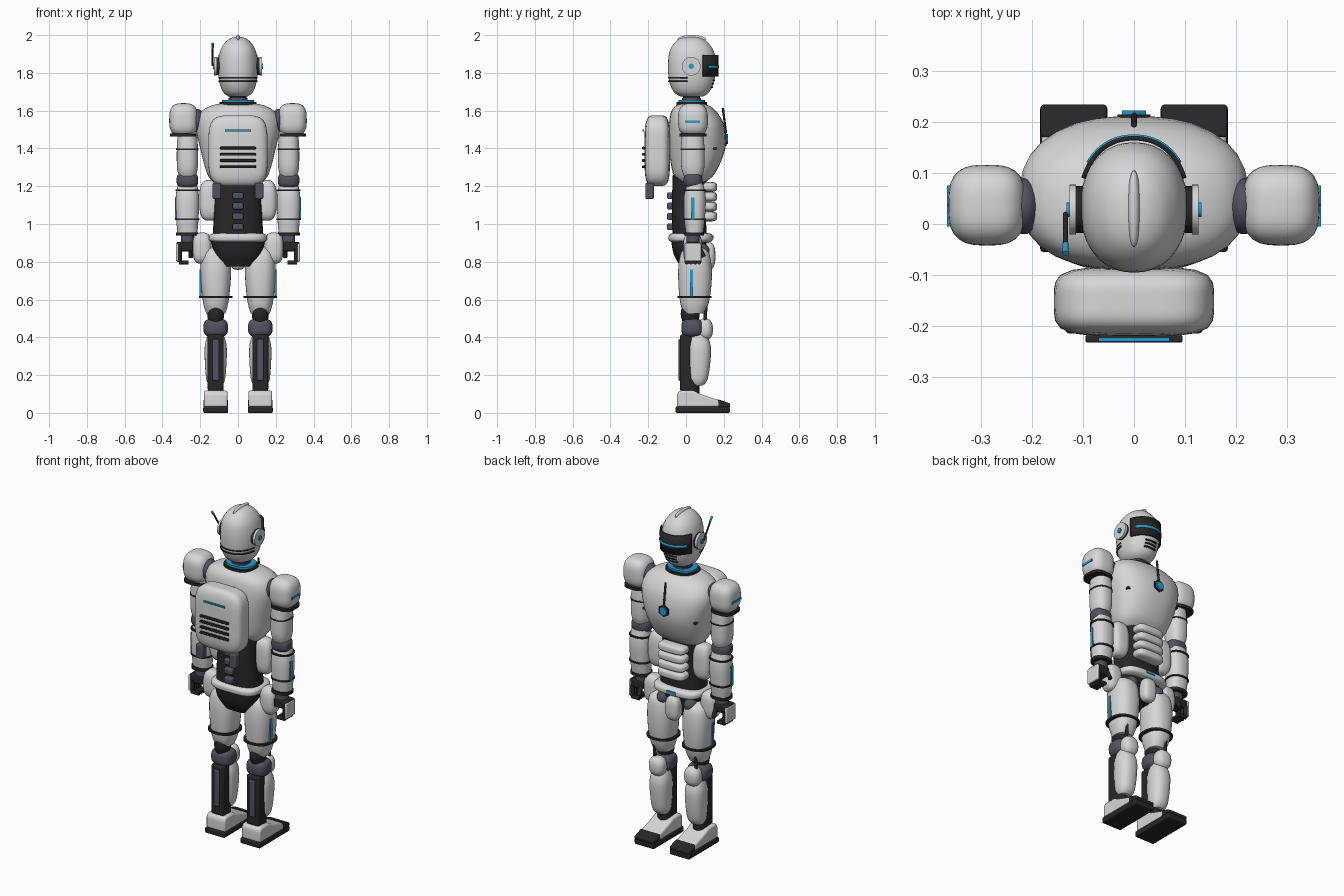
import bpy, bmesh, math
from mathutils import Vector

cube = bpy.data.objects.get("Cube")
if cube:
    bpy.data.objects.remove(cube, do_unlink=True)


def material(name, r, g, b):
    m = bpy.data.materials.new(name)
    m.use_nodes = True
    m.diffuse_color = (r, g, b, 1)
    m.node_tree.nodes["Principled BSDF"].inputs["Base Color"].default_value = (r, g, b, 1)
    return m


WHITE = material("shell_white", .68, .68, .69)
BLACK = material("matte_black", .02, .02, .022)
SLATE = material("slate_grey", .085, .085, .115)
BLUE = material("glow_blue", .02, .33, .62)


def finish(name, mat, bm, loc=(0, 0, 0), bevel=0):
    bmesh.ops.recalc_face_normals(bm, faces=bm.faces)
    mesh = bpy.data.meshes.new(name)
    bm.to_mesh(mesh)
    bm.free()
    mesh.materials.append(mat)
    ob = bpy.data.objects.new(name, mesh)
    ob.location = loc
    bpy.context.collection.objects.link(ob)
    if bevel:
        mod = ob.modifiers.new("Bevel", "BEVEL")
        mod.width, mod.segments = bevel, 3
    return ob


def blob(name, mat, loc, size, p=2.0):
    """Rounded solid: an ellipsoid for p = 2, boxier for larger p."""
    bm = bmesh.new()
    bmesh.ops.create_uvsphere(bm, u_segments=36, v_segments=24, radius=1)
    for v in bm.verts:
        k = sum(abs(c) ** p for c in v.co) ** (1 / p)
        v.co = [c / k * s / 2 for c, s in zip(v.co, size)]
    return finish(name, mat, bm, loc)


def box(name, mat, loc, size, bevel=0.0):
    bm = bmesh.new()
    bmesh.ops.create_cube(bm, size=1)
    bmesh.ops.scale(bm, vec=size, verts=bm.verts)
    return finish(name, mat, bm, loc, bevel)


def oval(a, rx, ry, p):
    c, s = math.cos(a), math.sin(a)
    k = (abs(c) ** p + abs(s) ** p) ** (1 / p)
    return c / k * rx, s / k * ry


def loft(name, mat, rows, x=0.0, p=2.4, seg=36, steps=4):
    """Smooth skin through rows of (z, half width, rear y, front y)."""
    pts = [rows[0]] + rows + [rows[-1]]
    dense = []
    for a, b, c, d in zip(pts, pts[1:], pts[2:], pts[3:]):
        for t in (i / steps for i in range(steps)):
            dense.append([b[i] + t / 2 * (c[i] - a[i] + t * (2 * a[i] - 5 * b[i] + 4 * c[i] - d[i]
                          + t * (3 * (b[i] - c[i]) + d[i] - a[i]))) for i in range(4)])
    dense.append(rows[-1])
    bm = bmesh.new()
    rings = []
    for z, rx, y0, y1 in dense:
        flat = [oval(math.tau * i / seg, rx, (y1 - y0) / 2, p) for i in range(seg)]
        rings.append([bm.verts.new((x + u, (y0 + y1) / 2 + v, z)) for u, v in flat])
    for lo, hi in zip(rings, rings[1:]):
        for i in range(seg):
            j = (i + 1) % seg
            bm.faces.new((lo[i], lo[j], hi[j], hi[i]))
    bm.faces.new(rings[0])
    bm.faces.new(rings[-1])
    return finish(name, mat, bm)


def ring(name, mat, x, y, z, rx, ry, h=.012, p=2.4):
    return loft(name, mat, [(z - h / 2, rx, y - ry, y + ry), (z + h / 2, rx, y - ry, y + ry)], x, p, steps=1)


def band(name, mat, y, z, rx, ry, h, a0, a1, p=2.2):
    """Curved plate around the head between two angles in degrees."""
    bm = bmesh.new()
    prev = None
    for i in range(25):
        u, v = oval(math.radians(a0 + (a1 - a0) * i / 24), rx, ry, p)
        pair = [bm.verts.new((u, y + v, z + s * h / 2)) for s in (-1, 1)]
        if prev:
            bm.faces.new((prev[0], pair[0], pair[1], prev[1]))
        prev = pair
    ob = finish(name, mat, bm)
    mod = ob.modifiers.new("Thickness", "SOLIDIFY")
    mod.thickness, mod.offset = .009, 0
    return ob


def rod(name, mat, a, b, r, seg=16):
    a, b = Vector(a), Vector(b)
    bm = bmesh.new()
    bmesh.ops.create_cone(bm, cap_ends=True, segments=seg, radius1=r, radius2=r, depth=(b - a).length)
    ob = finish(name, mat, bm, (a + b) / 2)
    ob.rotation_euler = (b - a).to_track_quat("Z", "Y").to_euler()
    return ob


def prism(name, mat, x, half, outline, bevel):
    """Side outline of (y, z) points extruded across x."""
    bm = bmesh.new()
    face = bm.faces.new([bm.verts.new((x - half, y, z)) for y, z in outline])
    new = bmesh.ops.extrude_face_region(bm, geom=[face])["geom"]
    bmesh.ops.translate(bm, vec=(half * 2, 0, 0), verts=[g for g in new if isinstance(g, bmesh.types.BMVert)])
    return finish(name, mat, bm, bevel=bevel)


# Head, visor and neck
loft("head", WHITE, [(1.675, .05, -.03, .09), (1.7, .08, -.065, .125), (1.76, .1, -.09, .15), (1.85, .105, -.095, .16),
                     (1.92, .093, -.085, .145), (1.965, .065, -.055, .11), (1.985, .035, -.02, .075), (1.99, .01, .02, .04)], p=2.2)
blob("head_crest", WHITE, (0, .03, 1.978), (.026, .15, .044))
band("visor", BLACK, .03, 1.838, .107, .138, .115, 25, 155)
band("visor_light", BLUE, .03, 1.832, .11, .141, .014, 38, 142)
for i in range(3):
    band(f"mouth_slit_{i}", BLACK, .03, 1.725 + i * .018, .098, .108 + i * .006, .008, 68, 112)
for z in (1.755, 1.775):
    band("nape_seam", BLACK, .03, z, .1, .12, .007, 190, 350)
rod("antenna", BLACK, (-.134, .02, 1.84), (-.134, -.045, 1.94), .005)
rod("antenna_tip", BLUE, (-.134, -.04, 1.932), (-.134, -.058, 1.956), .006)
ring("neck", BLACK, 0, .03, 1.66, .045, .045, .09)
for z in (1.66, 1.68):
    ring("neck_ring", SLATE, 0, .03, z, .05, .05)
ring("collar_base", BLACK, 0, .03, 1.638, .097, .08, .014)
ring("collar_light", BLUE, 0, .03, 1.65, .085, .07, .014)

# Chest and its front details
loft("chest", WHITE, [(1.22, .13, -.04, .1), (1.27, .165, -.07, .155), (1.4, .2, -.09, .208), (1.52, .224, -.09, .202),
                      (1.59, .2, -.08, .165), (1.625, .145, -.055, .125), (1.64, .085, -.02, .08)], p=2.5)
rod("emblem_rim", BLACK, (0, .2, 1.45), (0, .215, 1.45), .037, 6)
rod("emblem_light", BLUE, (0, .21, 1.45), (0, .222, 1.45), .027, 6)
rod("chest_seam", BLACK, (0, .212, 1.48), (0, .195, 1.615), .006)

# Backpack
blob("backpack", WHITE, (0, -.152, 1.388), (.314, .135, .375), 4.5)
box("backpack_light", BLUE, (0, -.226, 1.495), (.14, .008, .009))
for i in range(4):
    box(f"backpack_vent_{i}", BLACK, (0, -.225, 1.303 + i * .033), (.19, .015, .014), .004)

# Waist, spine and abdomen plates
loft("waist", BLACK, [(.93, .135, -.07, .11), (1.08, .125, -.075, .105), (1.26, .115, -.07, .11)], p=2.8)
for i in range(4):
    box(f"spine_link_{i}", SLATE, (0, -.08, .985 + i * .055), (.056, .04, .036), .008)
    blob(f"abdomen_plate_{i}", WHITE, (0, .12, 1.04 + i * .052), (.18, .09, .052), 3.5)

# Pelvis
blob("belt", WHITE, (0, .025, .927), (.31, .235, .058), 3.5)
box("belt_light", BLUE, (0, .142, .93), (.06, .009, .016))
loft("pelvis", BLACK, [(.775, .09, -.03, .08), (.84, .125, -.065, .1), (.92, .145, -.08, .11)], p=2.8)
blob("groin_guard", WHITE, (0, .118, .83), (.09, .075, .145), 2.8)

for s, side in ((1, "left_"), (-1, "right_")):
    # Ears, chest slits, thrusters and waist guards
    rod(side + "ear_base", BLACK, (s * .09, .028, 1.835), (s * .118, .028, 1.835), .046, 32)
    rod(side + "ear_cap", WHITE, (s * .114, .028, 1.835), (s * .126, .028, 1.835), .049, 32)
    rod(side + "ear_light", BLUE, (s * .12, .028, 1.835), (s * .132, .028, 1.835), .014, 24)
    for i in range(2):
        rod(f"{side}chest_slit_{i}", BLACK, (s * .09, .188 - i * .01, 1.515 + i * .02), (s * .14, .17 - i * .01, 1.515 + i * .02), .006)
    box(side + "chest_port", BLACK, (s * .165, .152, 1.4), (.025, .02, .012))
    box(side + "thruster", SLATE, (s * .112, -.192, 1.175), (.045, .045, .085), .008)
    blob(side + "waist_guard", WHITE, (s * .15, .045, 1.125), (.11, .1, .215), 3)
    blob(side + "hip_guard", WHITE, (s * .19, .035, .872), (.1, .1, .165), 3)
    blob(side + "hip_joint", SLATE, (s * .09, .075, .86), (.08, .1, .08))

    # Shoulder and upper arm
    x = s * .268
    blob(side + "shoulder_joint", SLATE, (s * .215, .035, 1.55), (.07, .11, .12))
    blob(side + "shoulder", WHITE, (s * .288, .037, 1.552), (.152, .158, .175), 3)
    ring(side + "shoulder_trim", BLACK, s * .29, .037, 1.47, .07, .072, .016, 3)
    box(side + "shoulder_light", BLUE, (s * .362, .035, 1.542), (.009, .08, .014))
    loft(side + "upper_arm", WHITE, [(1.255, .045, -.012, .085), (1.3, .055, -.025, .097), (1.4, .056, -.027, .098), (1.49, .05, -.02, .09)], x)
    ring(side + "upper_arm_band", BLACK, x, .036, 1.395, .059, .065, .008)

    # Elbow and forearm
    blob(side + "elbow", SLATE, (x, .037, 1.232), (.115, .1, .09), 2.6)
    loft(side + "forearm", WHITE, [(.95, .053, .0, .09), (1.03, .059, -.01, .1), (1.14, .062, -.011, .105), (1.215, .05, .005, .09)], x)
    for z in (1.178, 1.025):
        ring(side + "forearm_band", BLACK, x, .046, z, .064, .06, .009)
    box(side + "forearm_light", BLUE, (x + s * .062, .035, 1.08), (.009, .018, .12))
    ring(side + "cuff", BLACK, x, .042, .947, .06, .052, .018)
    ring(side + "wrist", SLATE, x, .037, .92, .035, .035, .05)

    # Hand with curled fingers
    box(side + "palm", BLACK, (s * .282, .037, .88), (.09, .08, .05), .01)
    box(side + "hand_plate", WHITE, (s * .322, .037, .85), (.014, .088, .095), .006)
    for i in range(4):
        y = .004 + i * .022
        rod(f"{side}finger_{i}", BLACK, (s * .308, y, .87), (s * .308, y, .8), .011)
        rod(f"{side}fingertip_{i}", BLACK, (s * .312, y, .797), (s * .262, y, .797), .011)
    rod(side + "thumb", BLACK, (s * .25, .07, .875), (s * .25, .095, .825), .012)

    # Thigh
    x = s * .118
    loft(side + "thigh", WHITE, [(.525, .05, -.01, .095), (.58, .066, -.03, .12), (.68, .078, -.04, .135),
                                 (.78, .081, -.04, .135), (.85, .07, -.025, .12), (.88, .04, .01, .08)], x)
    ring(side + "thigh_band", BLACK, x, .045, .614, .088, .09)
    box(side + "thigh_light", BLUE, (x + s * .08, .03, .69), (.009, .016, .14))
    blob(side + "knee_hinge", BLACK, (x, .022, .525), (.09, .1, .14))
    rod(side + "knee_piston", BLACK, (x + s * .02, .108, .6), (x + s * .02, .098, .46), .009)

    # Knee and lower leg
    blob(side + "knee", SLATE, (x, .033, .45), (.13, .115, .1), 3)
    blob(side + "kneecap", WHITE, (x, .1, .442), (.1, .085, .115), 2.4)
    loft(side + "shin", WHITE, [(.145, .035, .03, .09), (.18, .05, .012, .115), (.28, .058, .006, .13), (.36, .057, .008, .13), (.42, .04, .025, .105)], x)
    box(side + "calf", BLACK, (x, .0, .265), (.085, .065, .3), .012)
    box(side + "calf_piston", SLATE, (x, -.032, .28), (.036, .018, .22), .007)
    rod(side + "ankle", BLACK, (x, .03, .09), (x, .03, .18), .042, 24)

    # Foot, sole and toe cap
    prism(side + "foot", WHITE, x, .063, [(-.048, .03), (.222, .03), (.222, .052), (.075, .1), (.04, .118), (-.035, .118), (-.048, .1)], .014)
    prism(side + "sole", BLACK, x, .066, [(-.055, 0), (.232, 0), (.232, .034), (-.055, .034)], .007)
    prism(side + "toe_cap", BLACK, x, .065, [(.17, .03), (.234, .03), (.234, .05), (.17, .072)], .006)

# Smooth shading with crisp edges
bpy.ops.object.select_all(action="DESELECT")
for ob in bpy.context.collection.objects:
    if ob.type == "MESH":
        ob.select_set(True)
        bpy.context.view_layer.objects.active = ob
bpy.ops.object.shade_smooth_by_angle(angle=math.radians(38))
